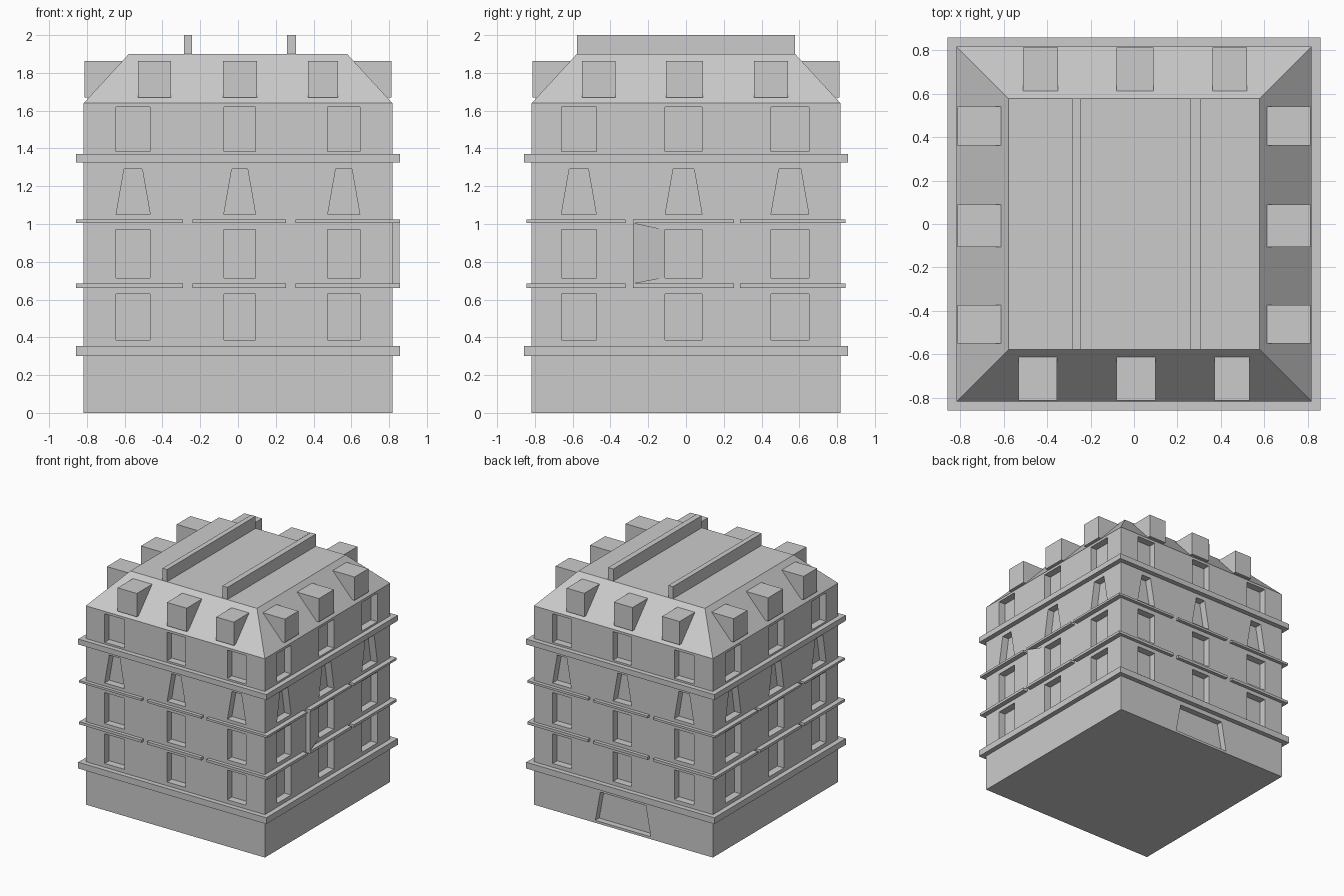
import bpy, bmesh
from mathutils import Vector

if "Cube" in bpy.data.objects:
    bpy.data.objects.remove(bpy.data.objects["Cube"])

W = 0.817          # half width of the walls
EAVE, TOP = 1.64, 1.90


def make(name, bm):
    bmesh.ops.recalc_face_normals(bm, faces=bm.faces)
    me = bpy.data.meshes.new(name)
    bm.to_mesh(me)
    bm.free()
    ob = bpy.data.objects.new(name, me)
    bpy.context.collection.objects.link(ob)
    return ob


def prism(bm, a, b):
    """Closed solid joining two matching polygon rings."""
    va = [bm.verts.new(p) for p in a]
    vb = [bm.verts.new(p) for p in b]
    n = len(va)
    bm.faces.new(va[::-1])
    bm.faces.new(vb)
    for i in range(n):
        j = (i + 1) % n
        bm.faces.new((va[i], va[j], vb[j], vb[i]))


def box(bm, x0, x1, y0, y1, z0, z1):
    ring = [(x0, y0), (x1, y0), (x1, y1), (x0, y1)]
    prism(bm, [(x, y, z0) for x, y in ring], [(x, y, z1) for x, y in ring])


# Each side maps (u along the wall, d outward from the centre, z) to world
SIDES = {
    "front": lambda u, d, z: (u, -d, z),
    "back": lambda u, d, z: (u, d, z),
    "right": lambda u, d, z: (d, u, z),
    "left": lambda u, d, z: (-d, u, z),
}


def side_solid(bm, side, outline, d0, d1):
    """Extrude an outline of (u, z) points from depth d0 to d1 on one side."""
    f = SIDES[side]
    prism(bm, [f(u, d0, z) for u, z in outline], [f(u, d1, z) for u, z in outline])


def rect(u0, u1, z0, z1, inset0=0.0, inset1=0.0):
    return [(u0, z0), (u1, z0), (u1 - inset1, z1), (u0 + inset0, z1)]


FB_COLS = [(-0.645, -0.465), (-0.075, 0.093), (0.475, 0.645)]
LR_COLS = [(-0.66, -0.475), (-0.11, 0.085), (0.45, 0.65)]
ROWS = [(0.385, 0.63, 0), (0.715, 0.97, 0), (1.05, 1.29, 0.042), (1.385, 1.62, 0)]
DEPTH = 0.06

# Walls and mansard roof as one solid
bm = bmesh.new()
square = [(-1, -1), (1, -1), (1, 1), (-1, 1)]
rings = [[bm.verts.new((x * h, y * h, z)) for x, y in square]
         for h, z in ((W, 0), (W, EAVE), (0.578, TOP))]
bm.faces.new(rings[0][::-1])
bm.faces.new(rings[2])
for lo, hi in zip(rings, rings[1:]):
    for i in range(4):
        j = (i + 1) % 4
        bm.faces.new((lo[i], lo[j], hi[j], hi[i]))
body = make("walls_and_roof", bm)

# Window and doorway recesses
bm = bmesh.new()
for side in SIDES:
    cols = FB_COLS if side in ("front", "back") else LR_COLS
    for z0, z1, taper in ROWS:
        for u0, u1 in cols:
            side_solid(bm, side, rect(u0, u1, z0, z1, taper, taper), W - DEPTH, W + 0.1)
side_solid(bm, "back", rect(-0.25, 0.255, 0.02, 0.265, 0.045, 0.045), W - 0.05, W + 0.1)
cutter = make("recess_cutter", bm)
cutter.hide_render = True
mod = body.modifiers.new("recesses", "BOOLEAN")
mod.operation = "DIFFERENCE"
mod.solver = "EXACT"
mod.object = cutter
dg = bpy.context.evaluated_depsgraph_get()
cut_mesh = bpy.data.meshes.new_from_object(body.evaluated_get(dg))
body.modifiers.clear()
body.data = cut_mesh
bpy.data.objects.remove(cutter)

# Thick continuous bands
for name, z0, z1 in (("lower_band", 0.302, 0.354), ("upper_band", 1.325, 1.37)):
    bm = bmesh.new()
    box(bm, -0.858, 0.858, -0.857, 0.857, z0, z1)
    make(name, bm)

# Thin bands, broken into three lengths on every side
FB_SEGS = [(-0.858, -0.29), (-0.24, 0.255), (0.305, 0.855)]
LR_SEGS = [(-0.845, -0.32), (-0.28, 0.255), (0.287, 0.845)]
for name, z0, z1 in (("sill_band_low", 0.662, 0.684), ("sill_band_high", 1.006, 1.024)):
    for side in SIDES:
        fb = side in ("front", "back")
        bm = bmesh.new()
        for u0, u1 in (FB_SEGS if fb else LR_SEGS):
            side_solid(bm, side, rect(u0, u1, z0, z1), W - 0.02, 0.845 if fb else 0.857)
        make(f"{name}_{side}", bm)

# Dormer blocks half sunk in the roof slope
DORMERS = {
    "front": [(-0.53, -0.355), (-0.08, 0.10), (0.37, 0.53)],
    "back": [(-0.51, -0.35), (-0.08, 0.09), (0.36, 0.52)],
    "right": [(-0.55, -0.373), (-0.105, 0.09), (0.36, 0.54)],
    "left": [(-0.55, -0.373), (-0.105, 0.09), (0.36, 0.54)],
}
for side, cols in DORMERS.items():
    for i, (u0, u1) in enumerate(cols):
        bm = bmesh.new()
        side_solid(bm, side, rect(u0, u1, 1.67, 1.863), 0.60, 0.812)
        make(f"dormer_{side}_{i + 1}", bm)

# Two long ridge walls on the flat roof
for name, x0, x1 in (("ridge_wall_left", -0.285, -0.243), ("ridge_wall_right", 0.26, 0.307)):
    bm = bmesh.new()
    box(bm, x0, x1, -0.576, 0.576, TOP - 0.01, 2.0)
    make(name, bm)

# Slanted window fin on the right side
bm = bmesh.new()
pts = [(W - 0.01, -0.28, 0.684), (W - 0.01, -0.28, 1.006),
       (0.855, -0.28, 0.684), (0.855, -0.28, 1.006),
       (W, -0.11, 0.716), (W, -0.11, 0.97)]
bmesh.ops.convex_hull(bm, input=[bm.verts.new(Vector(p)) for p in pts])
make("window_fin", bm)
